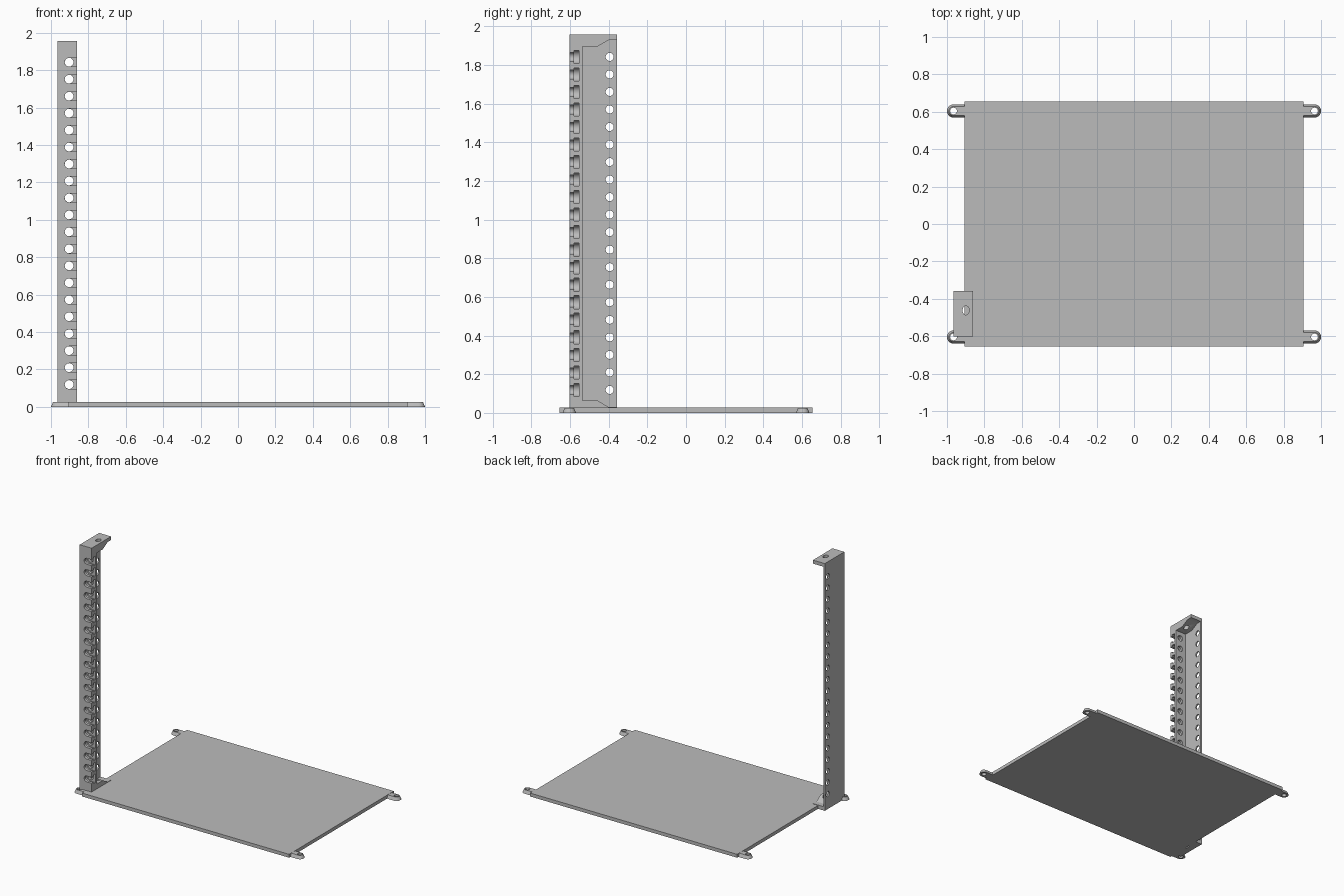
import bpy, bmesh, math
from mathutils import Vector

cube = bpy.data.objects.get("Cube")
if cube:
    bpy.data.objects.remove(cube, do_unlink=True)

grey = bpy.data.materials.new("plain grey")
grey.use_nodes = True
grey.diffuse_color = (0.5, 0.5, 0.5, 1)
grey.node_tree.nodes["Principled BSDF"].inputs["Base Color"].default_value = (0.5, 0.5, 0.5, 1)

PLATE_T = 0.027
HOLE_X, HOLE_R = -0.903, 0.0235
LEVELS = [0.119 + i * 0.0907 for i in range(20)]


def loft(bm, lower, upper):
    """Closed solid between two matching outlines."""
    a = [bm.verts.new(p) for p in lower]
    b = [bm.verts.new(p) for p in upper]
    bm.faces.new(a)
    bm.faces.new(b[::-1])
    for i in range(len(a)):
        j = (i + 1) % len(a)
        bm.faces.new((a[i], b[i], b[j], a[j]))


def prism(bm, outline, axis, start, end):
    """Extrude a 2D outline along an axis (the outline fills the other two axes in order)."""
    def place(t):
        pts = []
        for p in outline:
            v = list(p)
            v.insert(axis, t)
            pts.append(Vector(v))
        return pts
    loft(bm, place(start), place(end))


def rect(a0, a1, b0, b1):
    return [(a0, b0), (a1, b0), (a1, b1), (a0, b1)]


def ellipse(a, b, ra, rb=None, n=20):
    rb = rb or ra
    return [(a + ra * math.cos(math.tau * i / n), b + rb * math.sin(math.tau * i / n)) for i in range(n)]


def u_shape(a, b, r, reach, side, n=12):
    """Half circle on one side, straight run to 'reach' on the other."""
    arc = [(a + side * r * math.sin(math.pi * i / n), b + r * math.cos(math.pi * i / n)) for i in range(n + 1)]
    return arc + [(reach, b - r), (reach, b + r)]


def make(name, bm):
    bmesh.ops.recalc_face_normals(bm, faces=bm.faces[:])
    mesh = bpy.data.meshes.new(name)
    bm.to_mesh(mesh)
    bm.free()
    mesh.materials.append(grey)
    obj = bpy.data.objects.new(name, mesh)
    bpy.context.scene.collection.objects.link(obj)
    return obj


def cut(target, bm):
    """Subtract a set of solids, then discard them."""
    cutter = make("cutter", bm)
    cutter.hide_render = True
    mod = target.modifiers.new("cut", 'BOOLEAN')
    mod.operation, mod.solver, mod.object = 'DIFFERENCE', 'EXACT', cutter
    bpy.ops.object.select_all(action='DESELECT')
    bpy.context.view_layer.objects.active = target
    target.select_set(True)
    bpy.ops.object.modifier_apply(modifier=mod.name)
    bpy.data.objects.remove(cutter, do_unlink=True)


def smooth(obj):
    bpy.ops.object.select_all(action='DESELECT')
    bpy.context.view_layer.objects.active = obj
    obj.select_set(True)
    bpy.ops.object.shade_smooth_by_angle(angle=math.radians(30))


# Base plate
bm = bmesh.new()
prism(bm, rect(-0.906, 0.906, -0.655, 0.655), 2, 0, PLATE_T)
make("base_plate", bm)

# Tapered corner ears with screw holes
for sx, side in ((1, "left"), (-1, "right")):
    for sy, end in ((1, "back"), (-1, "front")):
        cx, cy = sx * 0.965, sy * 0.604
        bm = bmesh.new()
        low = u_shape(cx, cy, 0.035, sx * 0.9, sx)
        high = u_shape(cx, cy, 0.024, sx * 0.9, sx)
        loft(bm, [(x, y, 0) for x, y in low], [(x, y, PLATE_T - 0.001) for x, y in high])
        ear = make(f"{end}_{side}_ear", bm)
        bm = bmesh.new()
        prism(bm, ellipse(cx, cy, 0.018), 2, -0.1, 0.1)
        cut(ear, bm)
        smooth(ear)

# Upright post: a solid bar hollowed into a channel with thick ends
bm = bmesh.new()
prism(bm, rect(-0.602, -0.358, 0, 1.957), 0, -0.965, -0.861)
post = make("upright_post", bm)
bm = bmesh.new()
prism(bm, [(-0.535, 0.065), (-0.46, 0.065), (-0.40, 0.03), (-0.3, 0.03),
           (-0.3, 1.929), (-0.40, 1.929), (-0.46, 1.895), (-0.535, 1.895)], 0, -0.954, -0.8)
cut(post, bm)

# Side-entry slots: wide inner pockets, then narrow front openings
for radius, y0, y1 in ((0.034, -0.58, -0.555), (HOLE_R, -0.65, -0.57)):
    bm = bmesh.new()
    for z in LEVELS:
        prism(bm, u_shape(HOLE_X, z, radius, -0.8, -1), 1, y0, y1)
    cut(post, bm)

# Round holes through the rear wall of the slots
bm = bmesh.new()
for z in LEVELS:
    prism(bm, ellipse(HOLE_X, z, HOLE_R), 1, -0.57, -0.5)
cut(post, bm)

# Round holes through the side web
bm = bmesh.new()
for z in LEVELS:
    prism(bm, ellipse(-0.395, z, 0.021), 0, -1.0, -0.92)
cut(post, bm)

# Mounting holes in the top and bottom ends
bm = bmesh.new()
for z0, z1 in ((-0.1, 0.2), (1.8, 2.1)):
    prism(bm, ellipse(-0.899, -0.462, 0.018, 0.024), 2, z0, z1)
cut(post, bm)
smooth(post)
